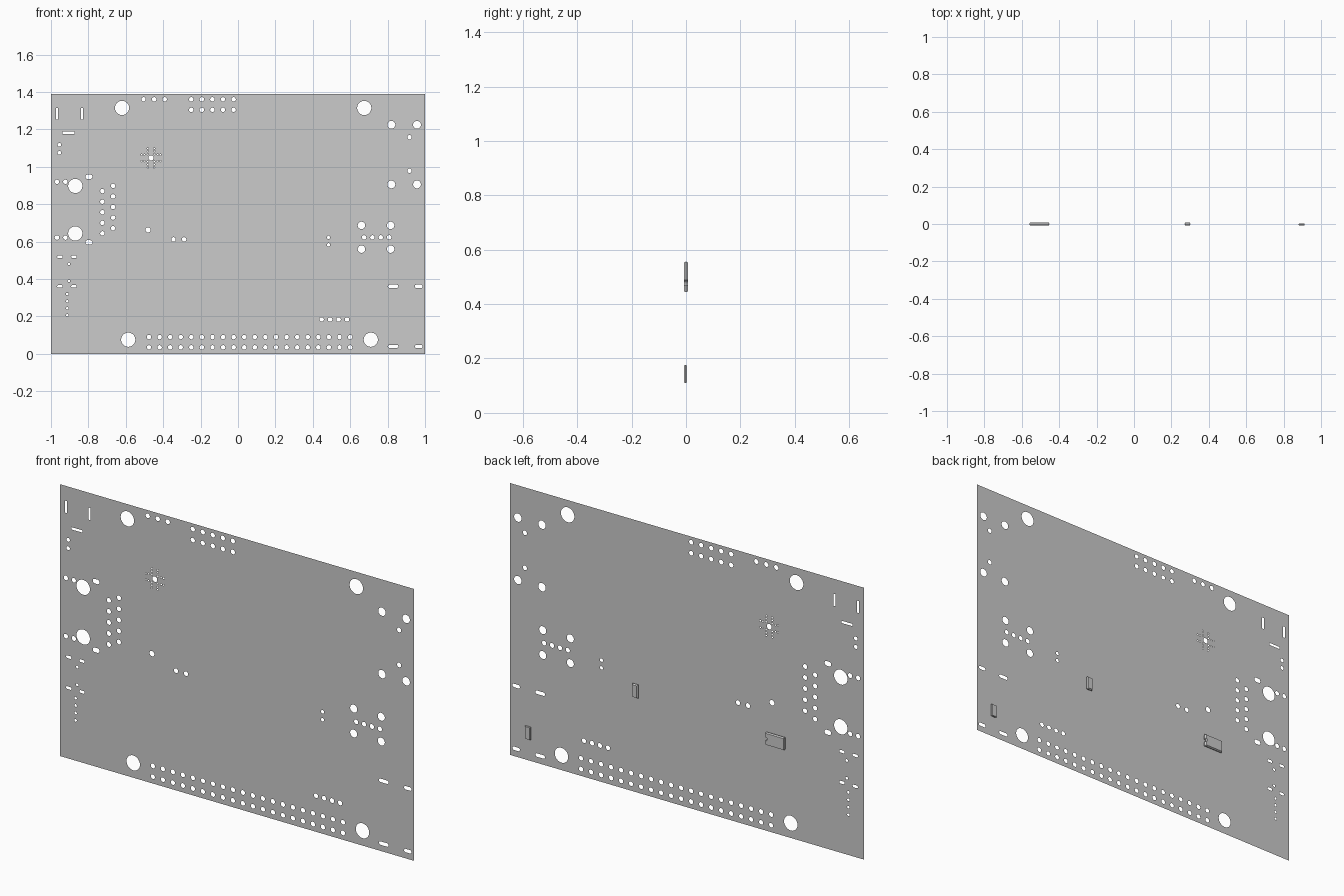
import bpy, bmesh
from math import sin, cos, pi, copysign
from mathutils import Vector

if "Cube" in bpy.data.objects:
    bpy.data.objects.remove(bpy.data.objects["Cube"])

Y_BOARD = -0.008   # plane of the board sheet
PITCH = 0.0566     # pin header spacing
bm = bmesh.new()
edges = []


def loop(points):
    """Closed outline in the board plane."""
    vs = [bm.verts.new((x, Y_BOARD, z)) for x, z in points]
    for a, b in zip(vs, vs[1:] + vs[:1]):
        edges.append(bm.edges.new((a, b)))


def hole(x, z, r, n=16):
    loop([(x + r * cos(2 * pi * (i + .5) / n), z + r * sin(2 * pi * (i + .5) / n))
          for i in range(n)])


def slot(x, z, hw, hh, n=16):
    """Round-ended slot of half width hw and half height hh."""
    r = min(hw, hh)
    pts = []
    for i in range(n):
        c, s = cos(2 * pi * (i + .5) / n), sin(2 * pi * (i + .5) / n)
        pts.append((x + r * c + copysign(hw - r, c), z + r * s + copysign(hh - r, s)))
    loop(pts)


def rect(x, z, hw, hh):
    loop([(x - hw, z - hh), (x + hw, z - hh), (x + hw, z + hh), (x - hw, z + hh)])


def grid(x0, z0, nx, nz, dx, dz, r=0.012):
    for i in range(nx):
        for j in range(nz):
            hole(x0 + i * dx, z0 + j * dz, r)


# board outline
rect(0, 0.695, 1.0, 0.695)

# mounting holes and the two large connector pegs
for x, z in ((-.62, 1.315), (.675, 1.315), (-.587, .076), (.71, .076),
             (-.87, .898), (-.87, .644)):
    hole(x, z, 0.038, 32)

# pin headers along the top and bottom edges
grid(-.505, 1.361, 3, 1, PITCH, 0)
grid(-.25, 1.305, 5, 2, PITCH, .056)
grid(-.476, .035, 20, 2, PITCH, .055)
grid(.447, .184, 4, 1, .0453, 0)

# power socket slots, upper left
for x in (-.968, -.834):
    rect(x, 1.283, .006, .031)
rect(-.906, 1.182, .031, .006)
grid(-.955, 1.075, 1, 2, 0, .043, .01)

# network socket pins
grid(-.725, .644, 1, 5, 0, PITCH)
grid(-.668, .672, 1, 5, 0, PITCH)
for z, zs in ((.92, .947), (.622, .596)):
    grid(-.968, z, 2, 1, .045, 0)
    slot(-.797, zs, .019, .012)

# small socket, lower left
for z in (.519, .361):
    for x in (-.952, -.877):
        slot(x, z, .015, .007)
for x, z in ((-.904, .481), (-.904, .39)):
    hole(x, z, .007)
grid(-.913, .206, 1, 4, 0, .038, .007)

# loose pins mid board
hole(-.481, .663, .014)
grid(-.345, .612, 2, 1, PITCH, 0)
grid(.484, .583, 1, 2, 0, .04, .009)

# thermal pad: centre hole with a cross of tiny vias
CX, CZ = -.465, 1.048
hole(CX, CZ, .014)
for a in (-.017, .017):
    for b in (-.05, -.036, .036, .05):
        hole(CX + a, CZ + b, .004, 8)
        hole(CX + b, CZ + a, .004, 8)
    for b in (-.02, .02):
        hole(CX + a, CZ + b, .004, 8)

# right-hand sockets
for x in (.82, .957):
    for z in (1.225, .906):
        hole(x, z, .021, 24)
grid(.917, .979, 1, 2, 0, .179)
for x in (.66, .816):
    for z in (.687, .56):
        hole(x, z, .02, 24)
grid(.674, .623, 4, 1, .0447, 0)
for z in (.361, .04):
    slot(.83, z, .027, .009)
    slot(.966, z, .021, .009)

# fill the sheet around every hole
bmesh.ops.triangle_fill(bm, use_beauty=True, use_dissolve=False,
                        edges=edges, normal=Vector((0, -1, 0)))
for f in bm.faces:
    f.normal_update()
    if f.normal.y > 0:
        f.normal_flip()
me = bpy.data.meshes.new("board")
bm.to_mesh(me)
bm.free()
bpy.context.collection.objects.link(bpy.data.objects.new("board", me))


def chip(name, x0, x1, z0, z1, y1, inset=.004, notch=0):
    """Moulded chip body on the rear, sides tapering from a middle seam."""
    b = bmesh.new()
    cz = (z0 + z1) / 2
    rings = []
    for t, d in ((0, inset), (.5, 0), (1, inset)):
        y = Y_BOARD + t * (y1 - Y_BOARD)
        pts = [(x1 - d, z1 - d), (x0 + d, z1 - d), (x0 + d, z0 + d), (x1 - d, z0 + d)]
        if notch:
            pts += [(x1 - d - notch * sin(pi * i / 8), cz - notch * cos(pi * i / 8))
                    for i in range(9)]
        rings.append([b.verts.new((x, y, z)) for x, z in pts])
    n = len(rings[0])
    for lo, hi in zip(rings, rings[1:]):
        for i in range(n):
            b.faces.new((lo[i], lo[(i + 1) % n], hi[(i + 1) % n], hi[i]))
    b.faces.new(rings[0])
    b.faces.new(rings[-1])
    bmesh.ops.recalc_face_normals(b, faces=b.faces)
    m = bpy.data.meshes.new(name)
    b.to_mesh(m)
    b.free()
    bpy.context.collection.objects.link(bpy.data.objects.new(name, m))


# rear components
chip("notched_chip", -.56, -.452, .444, .51, .008, notch=.009)
chip("tall_chip", .27, .302, .487, .557, .008)
chip("corner_chip", .88, .912, .11, .176, .003, inset=.002)
